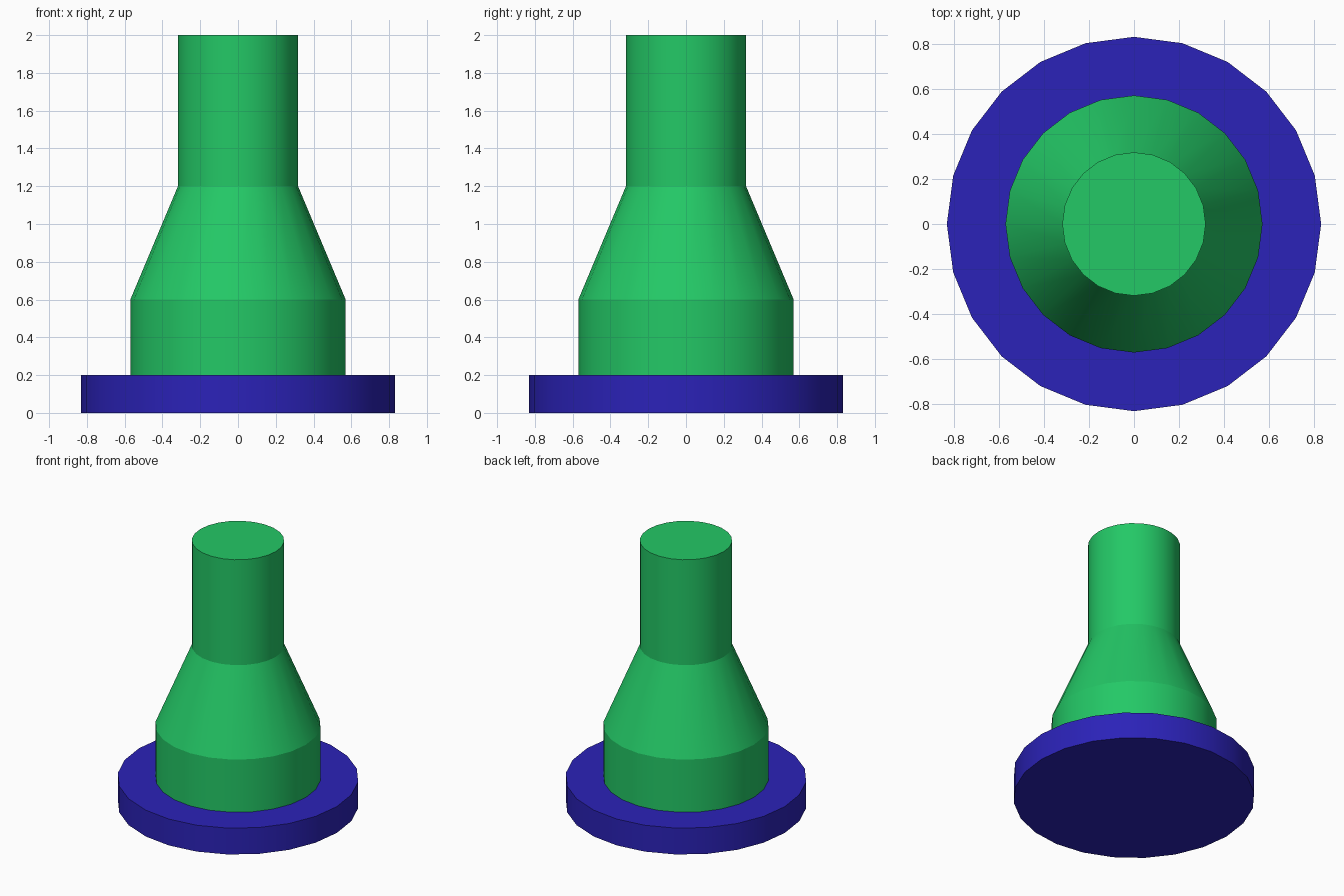
import bpy, bmesh, math

if "Cube" in bpy.data.objects:
    bpy.data.objects.remove(bpy.data.objects["Cube"])

SIDES = 24


def material(name, color):
    mat = bpy.data.materials.new(name)
    mat.diffuse_color = (*color, 1.0)
    mat.use_nodes = True
    mat.node_tree.nodes["Principled BSDF"].inputs["Base Color"].default_value = mat.diffuse_color
    return mat


def turned(name, profile, mat):
    """Closed solid of revolution from (radius, height) pairs, bottom to top."""
    bm = bmesh.new()
    rings = []
    for r, z in profile:
        rings.append([bm.verts.new((r * math.cos(math.tau * i / SIDES),
                                    r * math.sin(math.tau * i / SIDES), z))
                      for i in range(SIDES)])
    for low, high in zip(rings, rings[1:]):
        for i in range(SIDES):
            j = (i + 1) % SIDES
            bm.faces.new((low[i], low[j], high[j], high[i]))
    bm.faces.new(rings[0][::-1])
    bm.faces.new(rings[-1])
    mesh = bpy.data.meshes.new(name)
    bm.to_mesh(mesh)
    bm.free()
    obj = bpy.data.objects.new(name, mesh)
    bpy.context.collection.objects.link(obj)
    mesh.materials.append(mat)
    # Smooth around the axis, crisp at the profile corners
    bpy.ops.object.select_all(action='DESELECT')
    obj.select_set(True)
    bpy.context.view_layer.objects.active = obj
    bpy.ops.object.shade_smooth_by_angle(angle=math.radians(19))
    return obj


green = material("green", (0.017, 0.578, 0.133))
blue = material("blue", (0.024, 0.016, 0.48))

# Wide flat foot
turned("base_disc", [(0.83, 0.0), (0.83, 0.2)], blue)

# Body, tapering shoulder and straight neck
turned("bottle_body", [(0.57, 0.2), (0.57, 0.6), (0.318, 1.2), (0.318, 2.0)], green)
